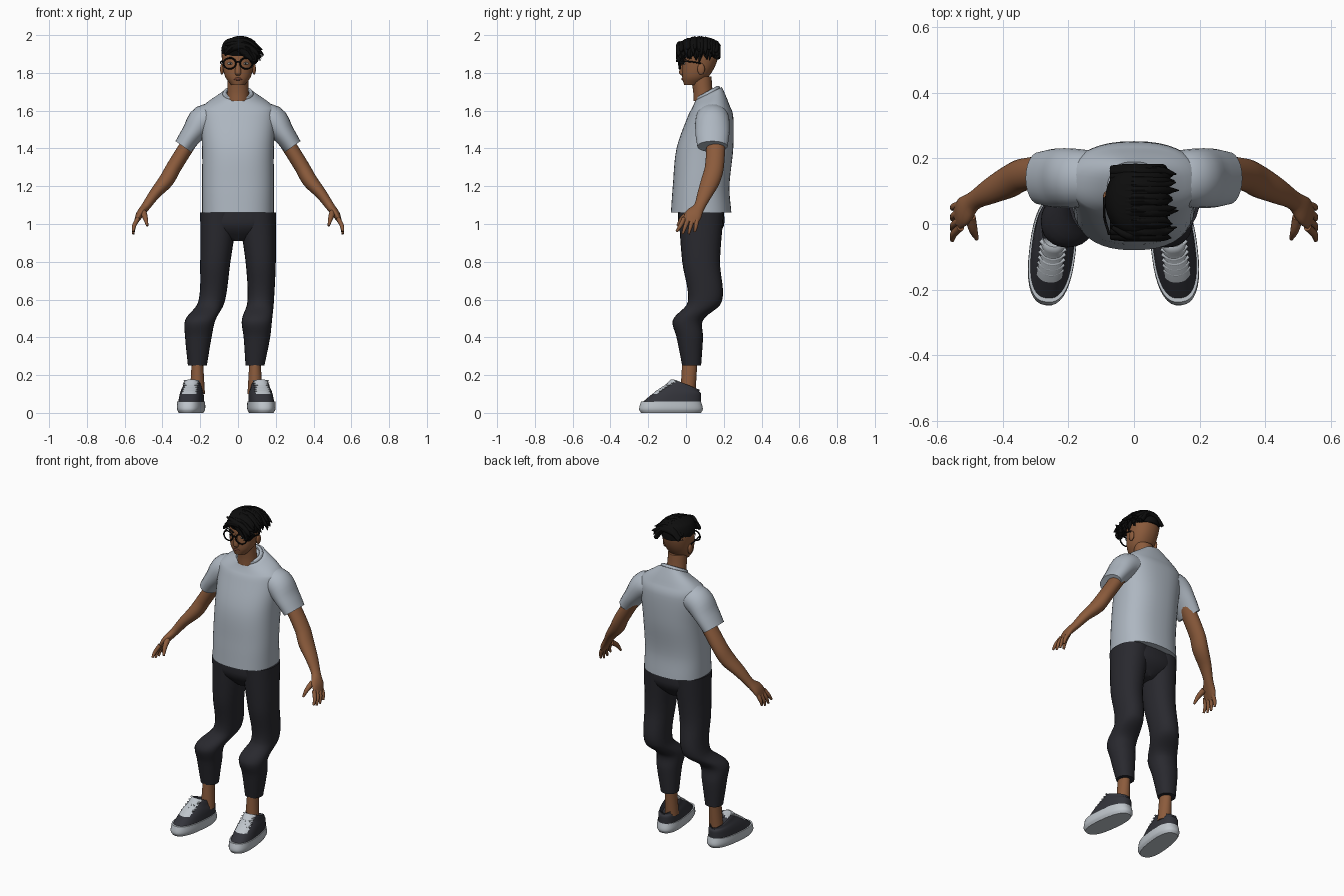
import bpy, bmesh, math, random
from mathutils import Vector, Matrix

random.seed(4)
cube = bpy.data.objects.get("Cube")
if cube:
    bpy.data.objects.remove(cube, do_unlink=True)


def material(name, *rgb):
    mat = bpy.data.materials.new(name)
    mat.use_nodes = True
    mat.diffuse_color = (*rgb, 1)
    shader = mat.node_tree.nodes["Principled BSDF"]
    shader.inputs["Base Color"].default_value = (*rgb, 1)
    shader.inputs["Roughness"].default_value = .8
    return mat


SHIRT = material("shirt grey", .42, .47, .53)
SKIN = material("brown skin", .26, .105, .045)
LIP = material("dark lip", .15, .05, .03)
PANTS = material("charcoal trousers", .022, .022, .028)
SHOE = material("shoe grey", .033, .034, .043)
SOLE = material("sole white", .52, .56, .6)
HAIR = material("black hair", .004, .004, .004)
WHITE = material("eye white", .6, .6, .58)


def padded(ring):
    """Complete a ring: x, y, z, radius, depth radius, tilt."""
    values = list(ring)
    if len(values) == 4:
        values.append(values[-1])
    if len(values) == 5:
        values.append(0)
    return Vector(values)


def smooth_rings(rings, steps):
    """Pass a smooth curve through the rings, spaced by distance."""
    points = [padded(ring) for ring in rings]
    travel = [0]
    for start, end in zip(points, points[1:]):
        travel.append(travel[-1] + (end - start).length)
    last = len(points) - 1

    def slope(index):
        before, after = max(index - 1, 0), min(index + 1, last)
        return (points[after] - points[before]) / (travel[after] - travel[before])

    curve = []
    for index in range(last):
        gap = travel[index + 1] - travel[index]
        for step in range(steps):
            u = step / steps
            v = 1 - u
            ease = u * u * (v + v + 1)
            curve.append(points[index].lerp(points[index + 1], ease)
                         + slope(index) * (gap * u * v * v)
                         - slope(index + 1) * (gap * u * u * v))
    return curve + [points[-1]]


def superpower(value, power):
    return math.copysign(abs(value) ** (2 / power), value)


def sweep(bm, rings, flat=True, sides=24, power=2, steps=4):
    """Skin a row of rings that lie level or square to their path."""
    rings = smooth_rings(rings, steps)
    loops = []
    for index, ring in enumerate(rings):
        centre = Vector(ring[:3])
        across, deep = Vector((1, 0, 0)), Vector((0, 1, ring[5]))
        if not flat:
            after, before = rings[min(index + 1, len(rings) - 1)], rings[max(index - 1, 0)]
            along = (Vector(after[:3]) - Vector(before[:3])).normalized()
            hint = Vector((0, 1, 0)) if abs(along.y) < .93 else Vector((1, 0, 0))
            deep = (hint - along * hint.dot(along)).normalized()
            across = deep.cross(along)
        loop = []
        for side in range(sides):
            angle = math.tau * side / sides
            wide = ring[3] * superpower(math.cos(angle), power)
            long = ring[4] * superpower(math.sin(angle), power)
            loop.append(bm.verts.new(centre + across * wide + deep * long))
        loops.append(loop)
    for lower, upper in zip(loops, loops[1:]):
        for side in range(sides):
            bm.faces.new((lower[side - 1], lower[side], upper[side], upper[side - 1]))
    bm.faces.new(loops[0])
    bm.faces.new(loops[-1])


def finish(name, bm, *mats):
    bmesh.ops.recalc_face_normals(bm, faces=bm.faces)
    mesh = bpy.data.meshes.new(name)
    bm.to_mesh(mesh)
    bm.free()
    obj = bpy.data.objects.new(name, mesh)
    bpy.context.collection.objects.link(obj)
    for mat in mats:
        mesh.materials.append(mat)
    bpy.ops.object.select_all(action='DESELECT')
    obj.select_set(True)
    bpy.context.view_layer.objects.active = obj
    bpy.ops.object.shade_smooth_by_angle(angle=math.radians(45))
    return obj


def part(name, mat, *ring_lists, **options):
    bm = bmesh.new()
    for rings in ring_lists:
        sweep(bm, rings, **options)
    return finish(name, bm, mat)


def ball(name, mat, centre, size):
    bm = bmesh.new()
    place = Matrix.Translation(centre) @ Matrix.Diagonal((*size, 1))
    bmesh.ops.create_uvsphere(bm, u_segments=16, v_segments=10, radius=1, matrix=place)
    return finish(name, bm, mat)


def hoop(name, mat, radius, thickness, location, rotation, squash):
    bpy.ops.mesh.primitive_torus_add(major_radius=radius, minor_radius=thickness,
                                     location=location, rotation=rotation)
    obj = bpy.context.object
    obj.name, obj.scale.y = name, squash
    obj.data.materials.append(mat)
    bpy.ops.object.shade_smooth_by_angle()


def centred(*rings):
    return [(0, *ring) for ring in rings]


def flip(side, *rings):
    return [(side * ring[0], *ring[1:]) for ring in rings]


# Shirt body and collar
part("shirt_body", SHIRT, centred(
    (.08, 1.06, .19, .16), (.08, 1.2, .19, .15), (.1, 1.4, .19, .15), (.13, 1.57, .2, .12),
    (.13, 1.62, .19, .1, .1), (.12, 1.69, .08, .07, .5)), power=2.4, sides=40, steps=6)
hoop("shirt_collar", SHIRT, .07, .012, (0, .115, 1.69), (.5, 0, 0), .9)

# Trousers: hips and two legs that share one outline but stand differently
part("trouser_hips", PANTS, centred((.08, 1.09, .18, .12), (.08, .99, .19, .12), (.08, .91, .05, .06)),
     power=2.4)
outline = [(.08, 1.06, .1, .12), (.08, .8, .08, .1), (.1, .59, .07, .09),
           (.01, .49, .08, .08), (.02, .4, .07, .07), (.03, .25, .05, .05)]
stance = {"left": (.1, .12, .12, .1, .1, .09), "right": (-.1, -.12, -.14, -.2, -.21, -.215)}


def shoe(side, heel, turn):
    """Low trainer with a light sole, tongue and laces; its toe turns outwards."""
    sole = part(side + "_sole", SOLE, centred(
        (-.08, 0, .06, .16), (-.08, .02, .07, .17), (-.08, .06, .07, .16)), power=2.5, sides=36)
    bm = bmesh.new()
    sweep(bm, centred((-.08, .05, .065, .16), (-.05, .1, .06, .13), (-.02, .13, .05, .09, -.2),
                      (0, .15, .04, .07, -.4), (0, .12, .03, .05, -.4)), power=2.5, sides=40)
    for face in bm.faces:
        middle = face.calc_center_median()
        if abs(middle.x) < .036 and -.175 < middle.y < -.05 and middle.z > .097:
            face.material_index = 1
    upper = finish(side + "_shoe_upper", bm, SHOE, SOLE)
    rows = []
    for row in range(6):
        y, z = -.155 + .016 * row, .115 + .011 * row
        rows.append([(.04 * bend, y + .02 * bend * bend, z, .003, .006)
                     for bend in (-1, -.5, 0, .5, 1)])
    laces = part(side + "_laces", SOLE, *rows, flat=False, sides=8, steps=2)
    for piece in (sole, upper, laces):
        piece.location.x = heel
        piece.rotation_euler.z = turn


for side, turn in (("left", .12), ("right", -.12)):
    leg = [(x, *ring) for x, ring in zip(stance[side], outline)]
    part(side + "_trouser_leg", PANTS, leg, power=2.2, steps=6)
    ankle = leg[-1][0]
    part(side + "_ankle", SKIN, [(ankle, .02, .27, .03, .04), (ankle, .01, .1, .04)])
    shoe(side, ankle + turn / 5, turn)

# Arms, hands, ears, eyes and glasses for both sides
for side, s in (("left", 1), ("right", -1)):
    part(side + "_sleeve", SHIRT, flip(
        s, (.1, .14, 1.56, .07, .08), (.18, .14, 1.55, .08, .09), (.24, .14, 1.48, .06, .09),
        (.29, .14, 1.41, .05, .08)), flat=False)
    part(side + "_arm", SKIN, flip(
        s, (.24, .16, 1.46, .04, .05), (.34, .15, 1.3, .04, .05), (.38, .13, 1.23, .04, .05),
        (.44, .1, 1.16, .03, .04), (.49, .07, 1.09, .023, .03), (.52, .04, 1.05, .02, .045),
        (.54, .02, 1.01, .01, .04)), flat=False)
    fingers = []
    for finger in range(4):
        base, tip = -.01 + .023 * finger, -.05 + .032 * finger
        low = .96 - .015 * math.sin(finger)
        fingers.append(flip(s, (.53, base, 1.03, .012), (.55, (base + tip) / 2, .99, .011),
                            (.555, tip, low, .006)))
    thumb = flip(s, (.5, .02, 1.06, .017), (.49, -.02, 1.03, .013), (.48, -.045, .99, .006))
    part(side + "_fingers", SKIN, *fingers, thumb, flat=False, sides=12)

    ball(side + "_ear", SKIN, (s * .085, .08, 1.82), (.01, .02, .03))
    ball(side + "_eye", WHITE, (s * .04, -.01, 1.85), (.015, .008, .007))
    ball(side + "_iris", HAIR, (s * .04, -.016, 1.85), (.006, .004, .006))
    part(side + "_eyebrow", HAIR, flip(s, (.015, -.02, 1.87, .003), (.04, -.017, 1.88, .005),
                                       (.065, 0, 1.87, .002)), flat=False, sides=8)
    hoop(side + "_glasses_rim", HAIR, .033, .0045, (s * .044, -.033, 1.85),
         (math.pi / 2, 0, s * .12), .86)
    part(side + "_glasses_temple", HAIR, flip(s, (.076, -.03, 1.86, .004), (.09, .02, 1.86, .004),
                                              (.09, .08, 1.85, .004)), flat=False, sides=8)
part("glasses_bridge", HAIR, [(-.013, -.036, 1.855, .004), (0, -.038, 1.86, .004),
                              (.013, -.036, 1.855, .004)], flat=False, sides=8)

# Head, neck, nose and mouth
part("neck", SKIN, centred((.1, 1.65, .06), (.09, 1.7, .057, .052), (.08, 1.78, .055)))
part("head", SKIN, centred(
    (.03, 1.735, .035, .04), (.05, 1.78, .068, .07), (.07, 1.85, .083, .09),
    (.08, 1.92, .083, .092), (.08, 1.97, .04, .05)), power=2.2, sides=36, steps=6)
part("nose", SKIN, centred((-.015, 1.865, .008), (-.02, 1.8, .017), (-.014, 1.787, .012)), sides=16)
part("lips", LIP, [(-.026, -.01, 1.767, .003), (0, -.018, 1.768, .008, .006),
                   (.026, -.01, 1.767, .003)], flat=False, sides=10)

# Hair: cap, swept locks over the crown, and a fringe across the brow
part("hair_cap", HAIR, centred((.08, 1.89, .086, .1), (.07, 1.93, .088, .108),
                               (.07, 1.97, .07, .09), (.07, 1.99, .02, .03)), sides=32)
locks = []
for layer in range(3):
    for lock in range(13):
        y = -.035 + lock / 60 + random.uniform(-.006, .006)
        top = 1.976 - 3 * (y - .07) ** 2 - layer * .004
        reach = random.uniform(.11, .14) - .02 * layer
        locks.append([
            (-.07, y, top - .04, .006, .01), (-.02, y, top, .015), (.045, y, top, .015),
            (.09, y, top - .03 - .015 * layer, .014),
            (reach, y + random.uniform(-.014, .01), random.uniform(1.88, 1.93) - .015 * layer, .002)])
for lock in range(6):
    d = .012 * lock
    locks.append([(d - .066, -.01, 1.95 - d / 2, .006), (d - .02, -.034, 1.955 - d, .013),
                  (.035 + d / 2, -.035, 1.94 - d, .014), (.085, -.02, 1.915 - d, .013),
                  (.13 - d / 2, -.01, 1.885 - d / 2, .002)])
part("hair_locks", HAIR, *locks, flat=False, sides=8, steps=3)
